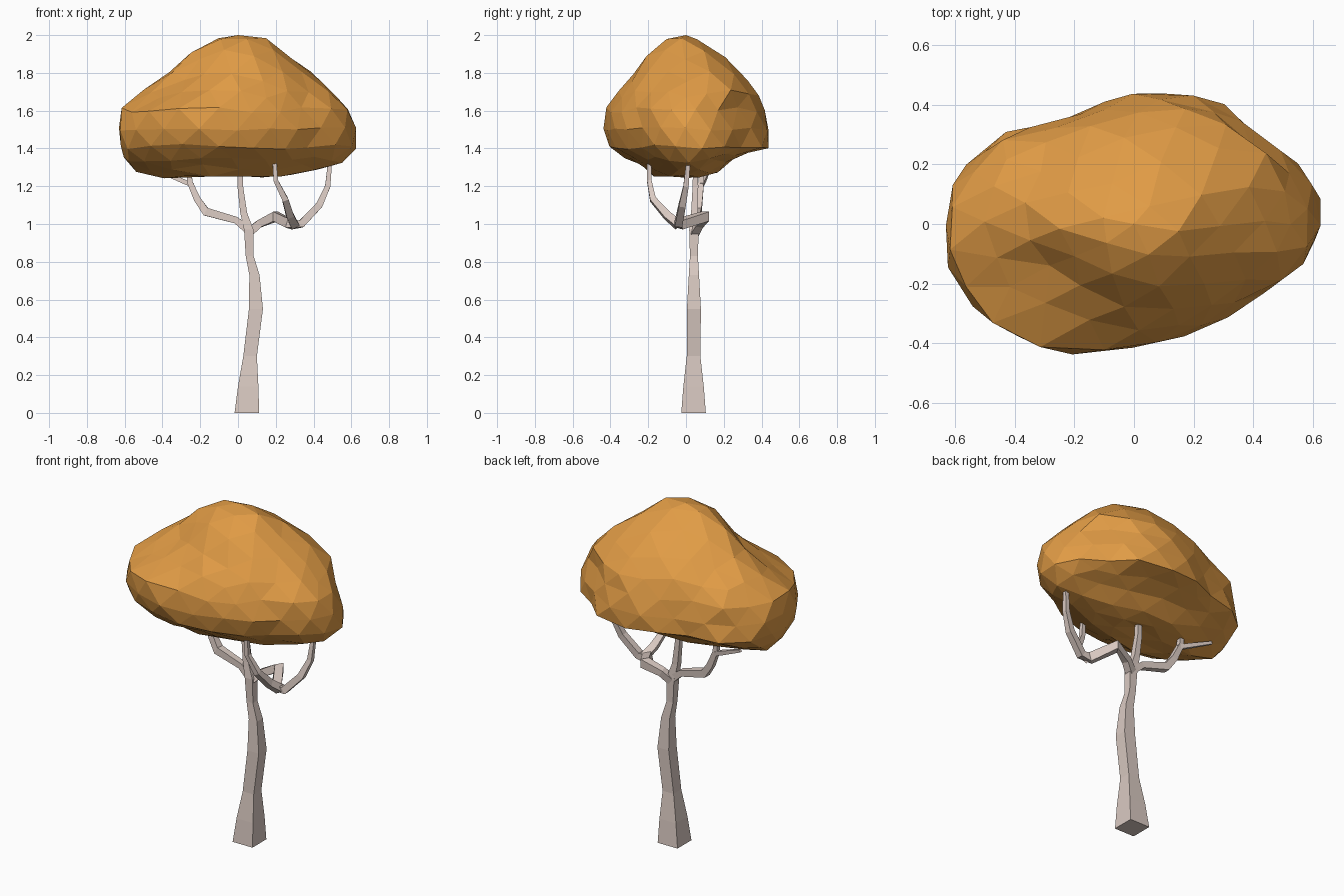
import bpy, bmesh, math, random
from mathutils import Vector

if "Cube" in bpy.data.objects:
    bpy.data.objects.remove(bpy.data.objects["Cube"])

random.seed(4)


def material(name, rgb):
    m = bpy.data.materials.new(name)
    m.diffuse_color = (*rgb, 1)
    m.use_nodes = True
    m.node_tree.nodes["Principled BSDF"].inputs["Base Color"].default_value = m.diffuse_color
    return m


BARK = material("pale bark", (0.70, 0.59, 0.54))
LEAF = material("autumn orange", (0.75, 0.33, 0.06))


def finish(bm, name, mat):
    bmesh.ops.recalc_face_normals(bm, faces=bm.faces)
    me = bpy.data.meshes.new(name)
    bm.to_mesh(me)
    bm.free()
    me.materials.append(mat)
    ob = bpy.data.objects.new(name, me)
    bpy.context.collection.objects.link(ob)
    return ob


def limb(name, path, level=False):
    """Square-section limb through (x, y, z, half width) points."""
    bm = bmesh.new()
    pts = [Vector(p[:3]) for p in path]
    rings = []
    for i, p in enumerate(pts):
        t = pts[min(i + 1, len(pts) - 1)] - pts[max(i - 1, 0)]
        t = Vector((0, 0, 1)) if level else t.normalized()
        a = Vector((0, 1, 0)).cross(t).normalized()
        b = t.cross(a)
        h = path[i][3]
        rings.append([bm.verts.new(p + a * h * u + b * h * v)
                      for u, v in ((-1, -1), (1, -1), (1, 1), (-1, 1))])
    for r, s in zip(rings, rings[1:]):
        for k in range(4):
            n = (k + 1) % 4
            bm.faces.new((r[k], r[n], s[n], s[k]))
    bm.faces.new(rings[0])
    bm.faces.new(rings[-1])
    return finish(bm, name, BARK)


# Trunk and limbs
limb("trunk", [(.047, .04, 0, .065), (.054, .04, .14, .054), (.064, .04, .3, .036),
               (.095, .042, .55, .037), (.087, .042, .73, .027), (.062, .042, .83, .021),
               (.057, .042, .97, .025), (.03, .045, 1.06, .018), (.012, .05, 1.2, .015),
               (.01, .05, 1.34, .012)], level=True)
limb("left_branch", [(.05, .045, .97, .02), (-.01, .05, 1.02, .018), (-.17, .06, 1.065, .022),
                     (-.215, .07, 1.13, .018), (-.255, .08, 1.22, .015), (-.262, .085, 1.33, .01)])
limb("left_twig", [(-.24, .08, 1.205, .012), (-.31, .095, 1.235, .012), (-.44, .12, 1.29, .008)])
limb("right_branch", [(.06, .045, .955, .022), (.11, .07, 1.0, .02), (.2, .1, 1.04, .025),
                      (.275, -.035, 1.0, .025), (.335, -.04, 1.0, .02), (.43, -.02, 1.1, .018),
                      (.475, 0, 1.2, .014), (.49, .015, 1.36, .01)])
limb("front_branch", [(.3, -.04, .995, .022), (.275, -.1, 1.045, .02), (.25, -.175, 1.13, .016),
                      (.2, -.195, 1.23, .012), (.19, -.195, 1.38, .01)])

# Canopy: an icosphere fitted to a stack of levels (z, x min, x max, y min, y max)
LEVELS = [(1.27, 0, 0, .02, .02), (1.25, -.22, .2, -.1, .13), (1.245, -.43, .36, -.19, .21),
          (1.29, -.57, .53, -.26, .29), (1.39, -.62, .62, -.40, .43), (1.50, -.63, .62, -.44, .43),
          (1.62, -.61, .58, -.43, .40), (1.73, -.46, .47, -.32, .35), (1.85, -.33, .31, -.24, .24),
          (1.97, -.17, .18, -.13, .07), (2.0, 0, 0, 0, 0)]
# Plan outlines: relative radius every 22.5 degrees, counter-clockwise from +x
LOWER = [.98, 1.0, .94, 1.05, .98, .87, .965, .98, 1.0, 1.02, 1.05, 1.04, .94, .88, .82, .94]
UPPER = [1.0, 1.1, 1.14, 1.08, 1.0, .92, .88, .96, .98, .85, .78, .92, 1.0, 1.0, .94, .95]


def lerp(a, b, f):
    return a + (b - a) * f


def clamp(x, lo, hi):
    return max(lo, min(hi, x))


bm = bmesh.new()
bmesh.ops.create_icosphere(bm, subdivisions=3, radius=1)
for v in bm.verts:
    d = v.co.normalized()
    s = math.acos(clamp(-d.z, -1, 1)) / math.pi * 10
    i = min(int(s), 9)
    z, x0, x1, y0, y1 = (lerp(p, q, s - i) for p, q in zip(LEVELS[i], LEVELS[i + 1]))
    ang = math.atan2(d.y, d.x) % math.tau
    k = ang / math.tau * 16
    j, n, f = int(k) % 16, (int(k) + 1) % 16, k - int(k)
    r = lerp(lerp(LOWER[j], LOWER[n], f), lerp(UPPER[j], UPPER[n], f), clamp((s - 6) / 1.2, 0, 1))
    r *= random.uniform(1, 1.035)
    c, sn = math.cos(ang), math.sin(ang)
    # Underside lifts towards the back, leaving the left lobe hanging
    w = clamp(1 - abs(s - 2.7) / 1.5, 0, 1)
    z += w * (.08 * max(0, sn) + .03 * max(0, -sn) + .015 * max(0, c))
    if .5 < s < 9.2:
        z += random.uniform(-.008, .012)
    v.co = (clamp((x0 + x1) / 2 + (x1 - x0) / 2 * r * c, -.63, .625),
            clamp((y0 + y1) / 2 + (y1 - y0) / 2 * r * sn, -.437, .44), z)
finish(bm, "canopy", LEAF)
